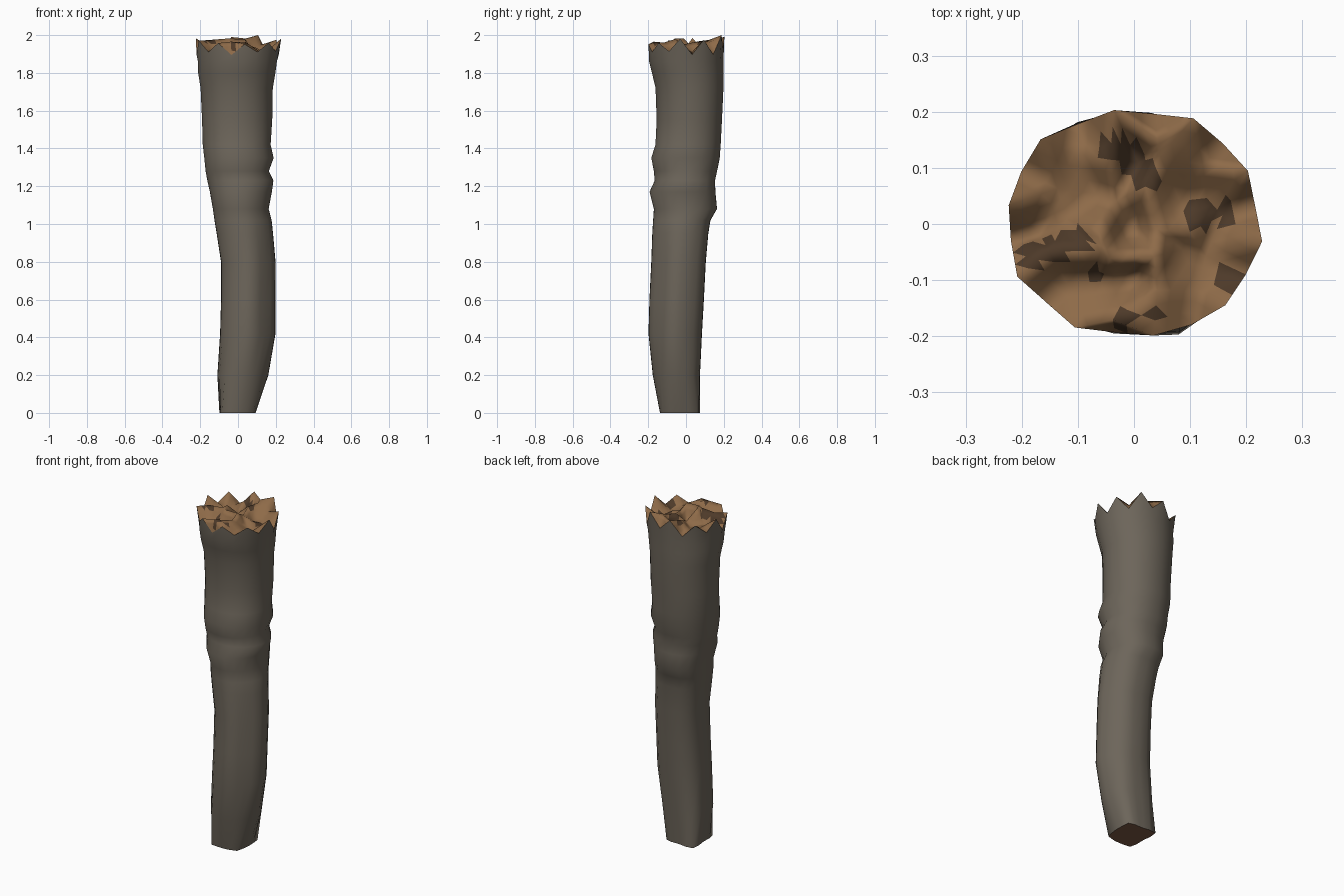
import bpy
import bmesh
import math
import random
from mathutils import Vector
from mathutils.geometry import delaunay_2d_cdt

random.seed(4)
SIDES = 20

cube = bpy.data.objects.get("Cube")
if cube:
    bpy.data.objects.remove(cube, do_unlink=True)


def make_material(name, rgb):
    mat = bpy.data.materials.new(name)
    mat.use_nodes = True
    mat.diffuse_color = (*rgb, 1)
    mat.node_tree.nodes["Principled BSDF"].inputs["Base Color"].default_value = (*rgb, 1)
    return mat


bark_grey = make_material("bark grey", (0.152, 0.131, 0.103))
wood_brown = make_material("wood brown", (0.27, 0.145, 0.065))
sawn_brown = make_material("sawn brown", (0.2, 0.1, 0.056))
dark_brown = make_material("dark brown", (0.075, 0.042, 0.022))

# Trunk sections: height, x range, y range, squareness, lean of the corners
SECTIONS = [
    (0, -.09, .095, -.14, .065, 9, .12),
    (.2, -.105, .165, -.18, .07, 2.3, .15),
    (.42, -.09, .205, -.205, .08, 2, .18),
    (.6, -.085, .205, -.2, .09, 2, .18),
    (.8, -.085, .205, -.19, .1, 2.05, .18),
    (.95, -.11, .19, -.183, .115, 2.15, .12),
    (1.02, -.122, .182, -.178, .127, 2.2, .1),
    (1.08, -.132, .165, -.173, .163, 2.2, .06),
    (1.17, -.148, .182, -.196, .155, 2.2, .05),
    (1.23, -.162, .19, -.168, .153, 2.2, .04),
    (1.28, -.172, .165, -.172, .165, 2.2, .02),
    (1.35, -.18, .19, -.185, .18, 2.2, 0),
    (1.42, -.188, .174, -.163, .185, 2.2, 0),
    (1.55, -.192, .183, -.157, .192, 2.1, 0),
    (1.72, -.2, .186, -.163, .2, 2.1, 0),
    (1.8, -.213, .2, -.182, .2, 2.1, 0),
    (1.86, -.214, .208, -.197, .2, 2.1, 0),
]


def section_points(z, x0, x1, y0, y1, power, lean):
    """Rounded-square outline fitted to the ranges, fuller at the back right corner."""
    points = []
    for i in range(SIDES):
        angle = math.tau * (i + 0.5) / SIDES
        c, s = math.cos(angle), math.sin(angle)
        scale = (abs(c) ** power + abs(s) ** power) ** (-1 / power)
        scale *= 1 + lean * (s - c) / math.sqrt(2) * abs(2 * s * c)
        points.append(((x0 + x1) / 2 + (x1 - x0) / 2 * c * scale,
                       (y0 + y1) / 2 + (y1 - y0) / 2 * s * scale, z))
    return points


def splintered_rim():
    """Outline with alternating teeth and notches, highest at the back."""
    points = []
    for i, (x, y, _) in enumerate(section_points(0, -.224, .224, -.2, .203, 2.1, 0)):
        if i % 2:
            z = 1.968 + 0.09 * y + random.uniform(-0.015, 0.02)
            grow = random.uniform(1.0, 1.035)
        else:
            z = 1.902 + 0.05 * y + random.uniform(-0.015, 0.02)
            grow = random.uniform(0.97, 1.0)
        points.append((x * grow, y * grow, min(z, 2)))
    return points


def finish(bm, name, materials, smooth_angle):
    mesh = bpy.data.meshes.new(name)
    bm.to_mesh(mesh)
    bm.free()
    for mat in materials:
        mesh.materials.append(mat)
    obj = bpy.data.objects.new(name, mesh)
    bpy.context.collection.objects.link(obj)
    bpy.ops.object.select_all(action="DESELECT")
    obj.select_set(True)
    bpy.context.view_layer.objects.active = obj
    bpy.ops.object.shade_smooth_by_angle(angle=math.radians(smooth_angle))


# Bark: lofted trunk ending in a torn edge, with a sawn base
rim = splintered_rim()
bm = bmesh.new()
rings = [[bm.verts.new(p) for p in outline]
         for outline in [section_points(*s) for s in SECTIONS] + [rim]]
for lower, upper in zip(rings, rings[1:]):
    for i in range(SIDES):
        j = (i + 1) % SIDES
        bm.faces.new((lower[i], lower[j], upper[j], upper[i]))
base = bm.faces.new(rings[0][::-1])
base.material_index = 1
finish(bm, "bark", [bark_grey, sawn_brown], 60)

# Broken wood: irregular splinters filling the torn edge
points = list(rim)
STEP = 0.055
for row in range(-3, 4):
    for column in range(-3, 4):
        x = (column + 0.5 * (row % 2)) * STEP + random.uniform(-0.015, 0.015)
        y = row * STEP + random.uniform(-0.015, 0.015)
        if math.hypot(x, y) < 0.175:
            points.append((x, y, random.uniform(1.88, 1.985)))
flat = [Vector(p[:2]) for p in points]
_, _, triangles, sources, _, _ = delaunay_2d_cdt(flat, [], [list(range(SIDES))], 1, 1e-5)
bm = bmesh.new()
verts = [bm.verts.new(points[source[0]]) for source in sources]
for triangle in triangles:
    bm.faces.new([verts[i] for i in triangle])
bmesh.ops.recalc_face_normals(bm, faces=bm.faces)
if sum(face.normal.z for face in bm.faces) < 0:
    bmesh.ops.reverse_faces(bm, faces=bm.faces)

# Charred patches cover the small faces near a few spots
bmesh.ops.subdivide_edges(bm, edges=bm.edges, cuts=2, use_grid_fill=True)
spots = [(-0.035, 0.135, 0.025), (-0.005, 0.115, 0.028), (0.02, 0.085, 0.028),
         (-0.18, -0.06, 0.025), (-0.14, -0.045, 0.025), (-0.1, -0.03, 0.022),
         (0.12, 0.015, 0.028), (0.16, 0.02, 0.02), (-0.07, -0.095, 0.017),
         (0.17, -0.1, 0.025), (-0.02, -0.17, 0.02), (0.04, -0.16, 0.015)]
for face in bm.faces:
    x, y, _ = face.calc_center_median()
    face.material_index = int(any(math.hypot(x - u, y - v) < r for u, v, r in spots))
finish(bm, "broken_wood", [wood_brown, dark_brown], 180)
